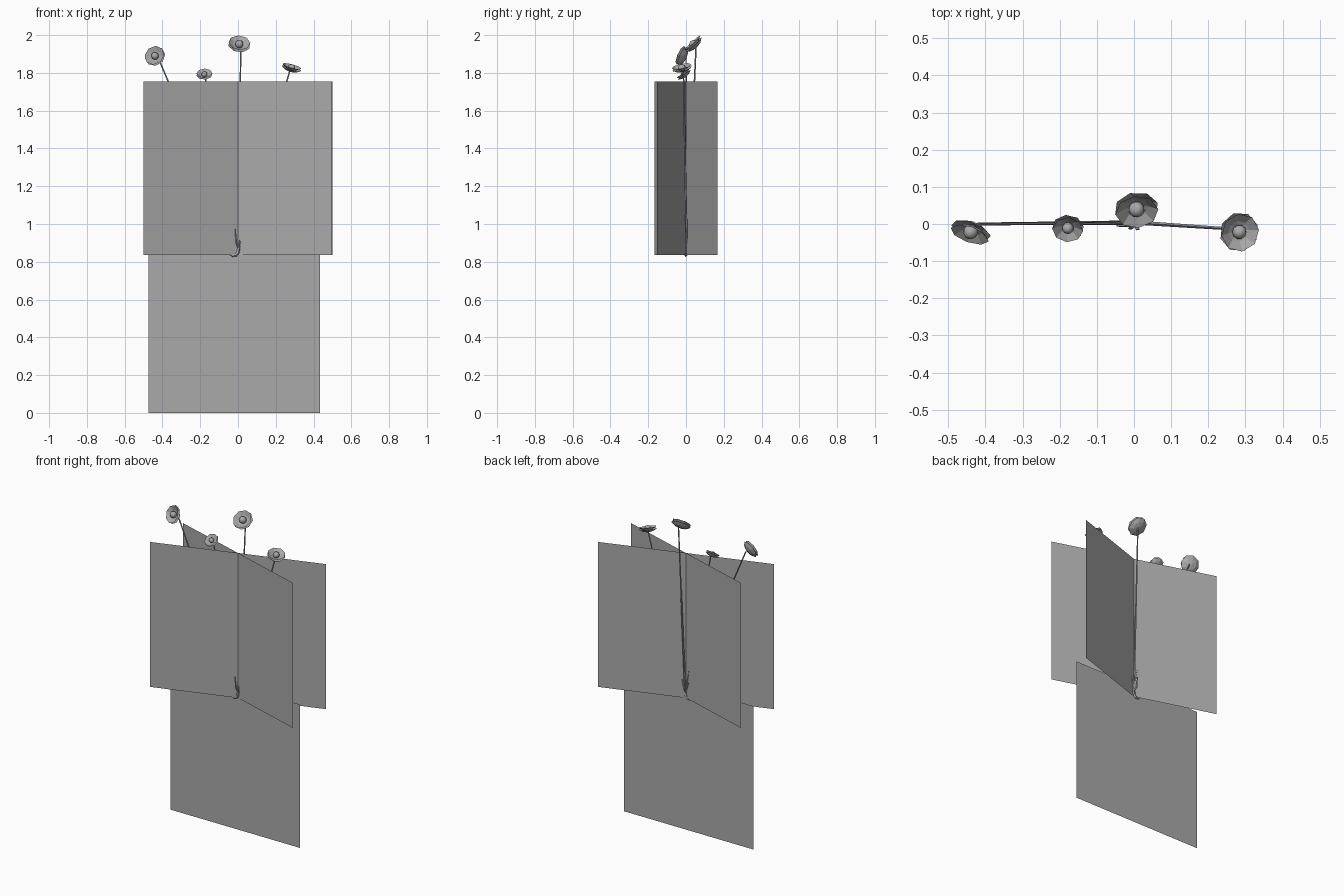
import bpy, bmesh, math
from mathutils import Vector

if "Cube" in bpy.data.objects:
    bpy.data.objects.remove(bpy.data.objects["Cube"])

grey = bpy.data.materials.new("grey")
grey.diffuse_color = (0.4, 0.4, 0.4, 1)
grey.use_nodes = True
grey.node_tree.nodes["Principled BSDF"].inputs["Base Color"].default_value = grey.diffuse_color


def finish(name, bm):
    mesh = bpy.data.meshes.new(name)
    bm.to_mesh(mesh)
    bm.free()
    mesh.materials.append(grey)
    obj = bpy.data.objects.new(name, mesh)
    bpy.context.collection.objects.link(obj)
    return obj


def card(name, a, b, z0, z1):
    """Upright flat sheet between two ground points."""
    bm = bmesh.new()
    corners = [(*a, z0), (*b, z0), (*b, z1), (*a, z1)]
    bm.faces.new([bm.verts.new(c) for c in corners])
    finish(name, bm)


def tube(name, points, radii, sides=5):
    """Tapered tube swept along points."""
    bm = bmesh.new()
    pts = [Vector(p) for p in points]
    rings = []
    for i, p in enumerate(pts):
        d = (pts[min(i + 1, len(pts) - 1)] - pts[max(i - 1, 0)]).normalized()
        u = d.cross(Vector((0, 1, 0))).normalized()
        v = d.cross(u)
        rings.append([bm.verts.new(p + radii[i] * (u * math.cos(t) + v * math.sin(t)))
                      for t in (math.tau * k / sides for k in range(sides))])
    for r, s in zip(rings, rings[1:]):
        for k in range(sides):
            n = (k + 1) % sides
            bm.faces.new((r[k], r[n], s[n], s[k]))
    bm.faces.new(rings[0][::-1])
    bm.faces.new(rings[-1])
    bmesh.ops.recalc_face_normals(bm, faces=bm.faces)
    finish(name, bm)


def flower(name, centre, normal, r):
    """Two nested eight-sided cups with a round middle."""
    bm = bmesh.new()
    # profile radius, height; lower cup then upper cup
    for profile, turn in (([(0.15, -0.42), (0.6, -0.32), (1.0, -0.08)], 0.2),
                          ([(0.12, -0.3), (0.55, -0.14), (0.97, 0.14)], 0.0)):
        rings = [[bm.verts.new((q * r * math.cos(t), q * r * math.sin(t), h * r))
                  for t in (math.tau * k / 8 + turn for k in range(8))]
                 for q, h in profile]
        bm.faces.new(rings[0])
        for a, b in zip(rings, rings[1:]):
            for k in range(8):
                n = (k + 1) % 8
                bm.faces.new((a[k], a[n], b[n], b[k]))
    ball = bmesh.ops.create_uvsphere(bm, u_segments=10, v_segments=6, radius=0.36 * r)
    for f in {f for v in ball["verts"] for f in v.link_faces}:
        f.smooth = True
    bmesh.ops.translate(bm, verts=ball["verts"], vec=(0, 0, -0.02 * r))
    obj = finish(name, bm)
    obj.location = centre
    obj.rotation_euler = Vector(normal).to_track_quat('Z', 'Y').to_euler()


# crossed sheets and the lower backing sheet
card("crossed_sheet_a", (-0.5, -0.166), (0.5, 0.166), 0.835, 1.755)
card("crossed_sheet_b", (-0.495, 0.153), (0.495, -0.153), 0.835, 1.755)
card("lower_sheet", (-0.475, 0), (0.435, 0), 0, 0.91)

# flower heads with their stems: centre, facing direction, radius, stem top
heads = [
    ((-0.44, -0.022, 1.89), (-0.3, -0.85, 0.38), 0.056, (-0.42, 0.0, 1.875)),
    ((-0.178, -0.012, 1.793), (-0.05, -0.6, 0.8), 0.043, (-0.174, 0.0, 1.78)),
    ((0.007, 0.038, 1.953), (0.08, -0.65, 0.72), 0.06, (0.015, 0.053, 1.935)),
    ((0.284, -0.022, 1.828), (0.26, -0.2, 0.95), 0.054, (0.274, -0.014, 1.808)),
]
for i, (c, n, r, top) in enumerate(heads, 1):
    flower(f"flower_{i}", c, n, r)
    base = Vector((0.003, 0.004, 0.88))
    tube(f"stem_{i}", [base, base.lerp(Vector(top), 0.5), top], [0.006, 0.005, 0.004])

# hooked root
tube("root", [(0.003, 0.003, 0.92), (0.006, 0.0, 0.88), (0, 0, 0.85), (-0.012, 0, 0.836),
              (-0.03, -0.002, 0.833), (-0.046, -0.004, 0.842)],
     [0.006, 0.009, 0.01, 0.009, 0.007, 0.003])

# small shoots at the foot of the stems
for i, tip in enumerate([(-0.014, -0.012, 0.975), (0.014, -0.014, 0.91), (-0.01, 0.02, 0.96)], 1):
    tube(f"shoot_{i}", [(0.004, 0, 0.87), (tip[0] * 0.6, tip[1] * 0.9, 0.9), tip],
         [0.005, 0.005, 0.002])
